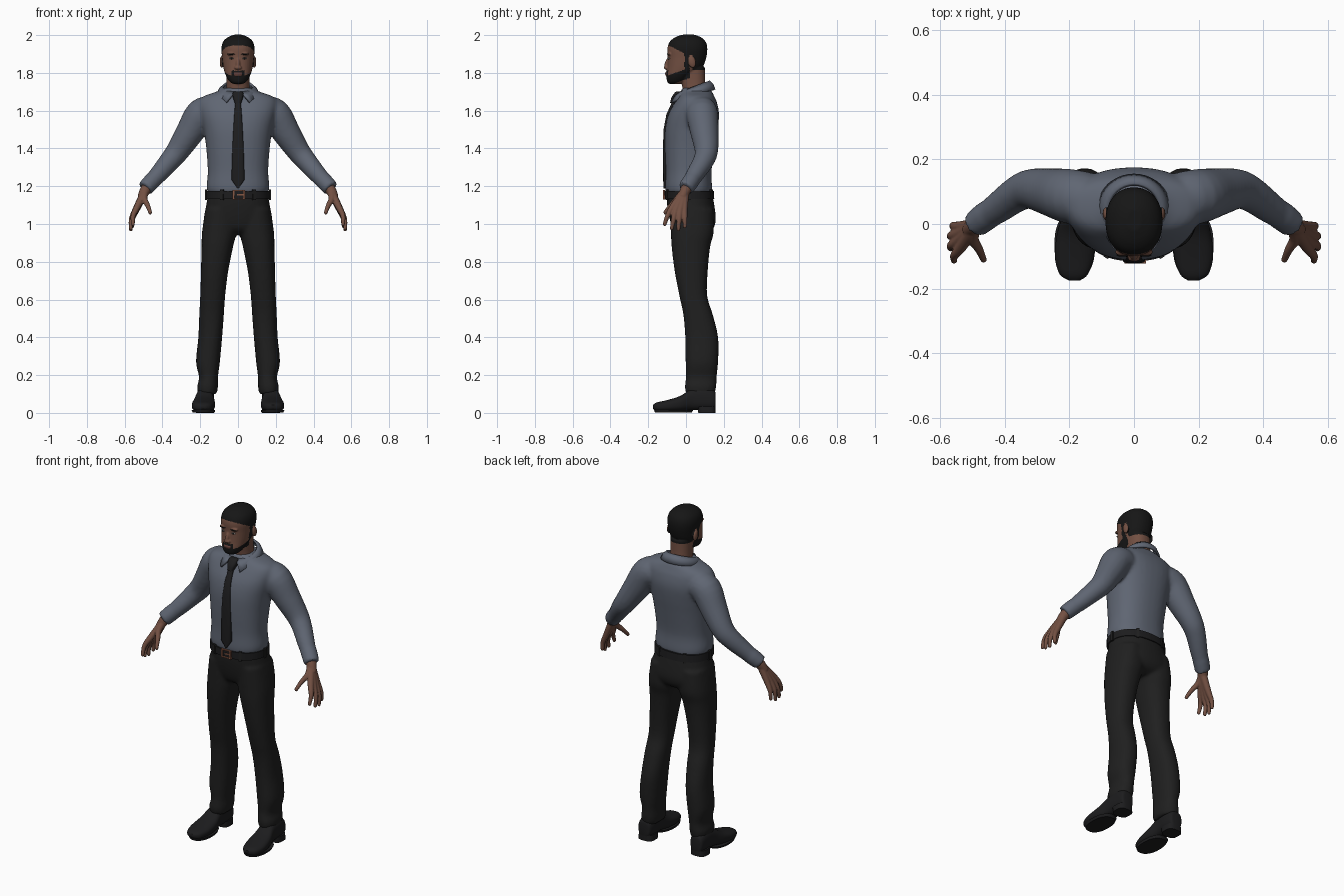
import bpy, bmesh, math
from mathutils import Vector, Matrix

if "Cube" in bpy.data.objects:
    bpy.data.objects.remove(bpy.data.objects["Cube"], do_unlink=True)


def material(name, *rgb):
    m = bpy.data.materials.new(name)
    m.use_nodes = True
    m.diffuse_color = (*rgb, 1)
    m.node_tree.nodes["Principled BSDF"].inputs["Base Color"].default_value = (*rgb, 1)
    return m


SHIRT = material("slate shirt", .115, .132, .17)
TROUSER = material("charcoal cloth", .014, .014, .014)
SKIN = material("brown skin", .17, .08, .055)
HAIR = material("black hair", .008, .008, .008)
SHOE = material("black leather", .012, .012, .013)
TIE = material("black tie", .013, .013, .014)
BUCKLE = material("copper buckle", .25, .1, .06)
LIPS = material("lips", .14, .055, .045)
EYE = material("eye white", .3, .27, .25)


def spline(rows, steps):
    """Catmull-Rom interpolation of rows of numbers."""
    out = []
    for i in range(len(rows) - 1):
        a, b, c, d = (rows[max(0, min(len(rows) - 1, i + k))] for k in (-1, 0, 1, 2))
        for j in range(steps):
            t = j / steps
            out.append([q + .5 * t * (r - p + t * (2*p - 5*q + 4*r - s + t * (3*(q - r) + s - p)))
                        for p, q, r, s in zip(a, b, c, d)])
    return out + [list(rows[-1])]


def skin_rings(bm, rings):
    rings = [[bm.verts.new(p) for p in ring] for ring in rings]
    n = len(rings[0])
    for lo, hi in zip(rings, rings[1:]):
        for i in range(n):
            bm.faces.new((lo[i], lo[(i + 1) % n], hi[(i + 1) % n], hi[i]))
    bm.faces.new(rings[0])
    bm.faces.new(rings[-1])


def loft(bm, rows, axis="Z", power=2.3, steps=4, n=36, side=1):
    """Rows of (height, x min, x max, other min, other max)."""
    rings = []
    for h, x0, x1, q0, q1 in spline(rows, steps):
        ring = []
        for i in range(n):
            a = math.tau * (i + .5) / n
            c, s = math.cos(a), math.sin(a)
            x = (x0 + x1) / 2 + (x1 - x0) / 2 * math.copysign(abs(c) ** (2 / power), c)
            q = (q0 + q1) / 2 + (q1 - q0) / 2 * math.copysign(abs(s) ** (2 / power), s)
            ring.append((side * x, q, h) if axis == "Z" else (side * x, h, q))
        rings.append(ring)
    skin_rings(bm, rings)


def tube(bm, path, side=1, steps=4, n=20):
    """Round limb along points of (x, y, z, radius)."""
    pts = spline(path, steps)
    rings = []
    for i, p in enumerate(pts):
        t = Vector(pts[min(i + 1, len(pts) - 1)][:3]) - Vector(pts[max(i - 1, 0)][:3])
        u = t.cross(Vector((0, 1, 0))).normalized()
        v = t.cross(u).normalized()
        ring = [Vector(p[:3]) + p[3] * (u * math.cos(math.tau * k / n) + v * math.sin(math.tau * k / n))
                for k in range(n)]
        rings.append([(side * q.x, q.y, q.z) for q in ring])
    skin_rings(bm, rings)


def blob(bm, centre, size, tilt=0):
    m = Matrix.Translation(centre) @ Matrix.Rotation(tilt, 4, "X") @ Matrix.Diagonal((*size, 1))
    bmesh.ops.create_uvsphere(bm, u_segments=20, v_segments=12, radius=1, matrix=m)


def box(bm, centre, size, turn=0):
    m = Matrix.Translation(centre) @ Matrix.Rotation(turn, 4, "Z") @ Matrix.Diagonal((*size, 1))
    bmesh.ops.create_cube(bm, size=1, matrix=m)


def finish(name, bm, mat, voxel=0, smooth=4):
    """Make the object; with a voxel size, fuse its pieces into one skin."""
    bmesh.ops.recalc_face_normals(bm, faces=bm.faces)
    me = bpy.data.meshes.new(name)
    bm.to_mesh(me)
    bm.free()
    ob = bpy.data.objects.new(name, me)
    bpy.context.collection.objects.link(ob)
    if voxel:
        r = ob.modifiers.new("fuse", "REMESH")
        r.mode, r.voxel_size = "VOXEL", voxel
        s = ob.modifiers.new("soften", "SMOOTH")
        s.factor, s.iterations = .5, smooth
        bpy.context.view_layer.update()
        fused = bpy.data.meshes.new_from_object(ob.evaluated_get(bpy.context.evaluated_depsgraph_get()))
        ob.modifiers.clear()
        ob.data = me = fused
    me.materials.clear()
    me.materials.append(mat)
    me.shade_smooth()
    me.set_sharp_from_angle(angle=.8)
    return ob


# Shirt: torso, sleeves and cuffs in one skin
bm = bmesh.new()
torso = [(1.165, .16, -.106, .138), (1.2, .166, -.11, .138), (1.28, .16, -.108, .135), (1.4, .168, -.112, .152),
         (1.5, .182, -.11, .168), (1.58, .2, -.093, .175), (1.64, .207, -.062, .165), (1.675, .185, -.04, .15),
         (1.7, .115, -.03, .138), (1.72, .08, -.02, .12)]
loft(bm, [(z, -w, w, f, b) for z, w, f, b in torso])
arm = [(.14, .08, 1.595, .08), (.195, .085, 1.58, .085), (.255, .098, 1.485, .075), (.32, .108, 1.385, .062),
       (.365, .09, 1.33, .055), (.42, .05, 1.265, .048), (.475, .012, 1.205, .04)]
for s in (1, -1):
    tube(bm, arm, s)
    tube(bm, [(.45, .03, 1.233, .046), (.492, -.002, 1.188, .043)], s)
finish("shirt", bm, SHIRT, .01, 5)

# Folded collar: half of it, mirrored
bm = bmesh.new()
cols = []
for i in range(17):
    a = math.radians(6 + 174 * i / 16)
    b = math.radians(35 + 145 * i / 16)
    point = math.exp(-i / 2.5)
    top = Vector((.078 * math.sin(a), .045 - .077 * math.cos(a), 1.725 - .03 * math.cos(a)))
    low = Vector((.108 * math.sin(b), .05 - .1 * math.cos(b) - .04 * point,
                  1.69 - .02 * math.cos(b) - .03 * point))
    mid = (top + low) / 2 + Vector((.004 * math.sin(a), -.004 * math.cos(a), .006))
    cols.append([bm.verts.new(p) for p in (top, mid, low)])
for p, q in zip(cols, cols[1:]):
    for k in range(2):
        bm.faces.new((p[k], q[k], q[k + 1], p[k + 1]))
collar = finish("collar", bm, SHIRT)
collar.modifiers.new("mirror", "MIRROR").use_clip = True
collar.modifiers.new("thickness", "SOLIDIFY").thickness = .012
collar.modifiers["thickness"].offset = 0

# Tie: blade and knot
bm = bmesh.new()
blade = [(1.188, .003, -.119), (1.235, .035, -.121), (1.4, .03, -.122), (1.5, .025, -.119),
         (1.58, .02, -.104), (1.655, .014, -.07)]
loft(bm, [(z, -w, w, y, y + .025) for z, w, y in blade], power=4, steps=1, n=16)
loft(bm, [(1.64, -.017, .017, -.085, -.03), (1.67, -.027, .027, -.077, -.02), (1.695, -.028, .028, -.06, -.01),
          (1.702, -.022, .022, -.05, -.01)], power=3, n=20)
finish("tie", bm, TIE)

# Trousers: hips and legs in one skin
bm = bmesh.new()
loft(bm, [(1.17, -.158, .158, -.104, .137), (1.1, -.168, .168, -.1, .15), (1.02, -.182, .182, -.085, .158),
          (.97, -.17, .17, -.065, .14), (.945, -.11, .11, -.03, .1)])
leg = [(1.08, .005, .173, -.085, .145), (.96, .008, .19, -.08, .147), (.88, .026, .193, -.076, .128),
       (.75, .052, .196, -.06, .115), (.62, .068, .2, -.035, .112), (.52, .075, .205, -.014, .142),
       (.4, .084, .21, -.004, .17), (.27, .096, .222, -.002, .17), (.19, .106, .206, .0, .162),
       (.14, .106, .216, -.006, .16), (.1, .112, .212, .0, .152)]
for s in (1, -1):
    loft(bm, leg, side=s)
finish("trousers", bm, TROUSER, .01, 4)

# Belt, loops and buckle
bm = bmesh.new()
loft(bm, [(1.133, -.168, .168, -.114, .15), (1.176, -.167, .167, -.115, .147)], steps=1, n=48)
finish("belt", bm, SHOE)
bm = bmesh.new()
for deg in (30, 90, 150, 210, 270, 330):
    a = math.radians(deg)
    box(bm, (.169 * math.sin(a), .017 - .134 * math.cos(a), 1.155), (.016, .012, .056), a)
finish("belt_loops", bm, TROUSER)
bm = bmesh.new()
for x in (-.024, .032):
    box(bm, (x, -.117, 1.155), (.01, .01, .048))
for z in (1.133, 1.177):
    box(bm, (.004, -.117, z), (.066, .01, .006))
box(bm, (.012, -.117, 1.155), (.034, .006, .006))
finish("buckle", bm, BUCKLE)

# Shoes with sole and heel
shoe = [(-.175, .168, .2, .022, .042), (-.155, .142, .23, .01, .055), (-.1, .124, .245, .006, .068),
        (-.03, .122, .238, .008, .09), (.03, .13, .222, .015, .128), (.1, .126, .218, .015, .14),
        (.148, .134, .212, .018, .12), (.157, .15, .198, .03, .1)]
for s, name in ((1, "left"), (-1, "right")):
    bm = bmesh.new()
    loft(bm, shoe, axis="Y", power=2.6, side=s)
    loft(bm, [(.002, .124, .24, -.165, .03), (.016, .12, .246, -.17, .04)], steps=1, side=s)
    loft(bm, [(0, .126, .222, .065, .157), (.035, .128, .22, .06, .157)], steps=1, power=3, side=s)
    finish(name + "_shoe", bm, SHOE)

# Hands: every finger runs from the wrist through its knuckle
fingers = [((.535, -.072, 1.088), (.555, -.097, 1.045), (.556, -.113, 1.0)),
           ((.541, -.052, 1.078), (.565, -.066, 1.025), (.567, -.075, .978)),
           ((.541, -.03, 1.076), (.565, -.036, 1.022), (.567, -.04, .972)),
           ((.535, -.008, 1.08), (.557, -.006, 1.03), (.56, -.006, .988)),
           ((.497, -.045, 1.135), (.478, -.08, 1.098), (.465, -.11, 1.062))]
for s, name in ((1, "left"), (-1, "right")):
    bm = bmesh.new()
    tube(bm, [(.465, .02, 1.215, .03), (.49, -.002, 1.18, .029), (.512, -.02, 1.14, .022)], s)
    for knuckle, joint, tip in fingers:
        tube(bm, [(.49, -.004, 1.178, .022), (*knuckle, .017), (*joint, .013), (*tip, .01)], s)
        blob(bm, (s * tip[0], tip[1], tip[2]), (.01, .01, .012))
    finish(name + "_hand", bm, SKIN, .004, 3)

# Head: skull, neck, nose, brows, lips and ears in one skin
bm = bmesh.new()
skull = [(1.742, .026, -.09, -.03), (1.755, .046, -.1, -.005), (1.785, .064, -.104, .03), (1.825, .077, -.1, .085),
         (1.88, .084, -.097, .107), (1.93, .088, -.098, .113), (1.965, .079, -.086, .104),
         (1.988, .055, -.058, .08), (2.002, .022, -.02, .045)]
loft(bm, [(z, -w, w, f, b) for z, w, f, b in skull], power=2.2)
loft(bm, [(1.66, -.065, .065, -.01, .112), (1.74, -.06, .06, -.022, .102), (1.83, -.062, .062, -.04, .1)])
blob(bm, (0, -.101, 1.848), (.011, .012, .032), -.25)
blob(bm, (0, -.105, 1.828), (.02, .012, .011))
blob(bm, (0, -.1, 1.795), (.024, .011, .012))
for s in (1, -1):
    blob(bm, (s * .034, -.087, 1.9), (.025, .012, .009))
    blob(bm, (s * .086, .032, 1.858), (.011, .02, .032), .2)
head = finish("head", bm, SKIN, .004, 3)
head.data.materials.append(HAIR)
head.data.materials.append(LIPS)


def head_colour(p):
    x, y, z = abs(p.x), p.y, p.z
    if x > .087 and .005 < y < .06 and z < 1.9:
        return 0
    scalp = z > 1.9 - .5 * y if y < 0 else z > (1.895 if y < .035 else 1.815)
    sideburn = -.008 < y < .018 and x > .06 and z > 1.81
    jaw = y < .02 and 1.745 + .35 * (y + .06) < z < 1.785 + .35 * (y + .1)
    lips = y < -.09 and x < .022 and 1.785 < z < 1.803
    moustache = y < -.08 and .0 <= x < .034 and 1.785 < z < 1.812
    return 2 if lips else int(scalp or sideburn or jaw or moustache)


for f in head.data.polygons:
    f.material_index = head_colour(f.center)

# Eyes and eyebrows
parts = [("eyes", EYE, .034, (.013, .007, .005), -.09, 1.877),
         ("pupils", HAIR, .034, (.006, .005, .005), -.094, 1.877),
         ("eyebrows", HAIR, .035, (.019, .005, .0035), -.096, 1.899)]
for name, mat, x, size, y, z in parts:
    bm = bmesh.new()
    for s in (1, -1):
        blob(bm, (s * x, y, z), size)
    finish(name, bm, mat)
